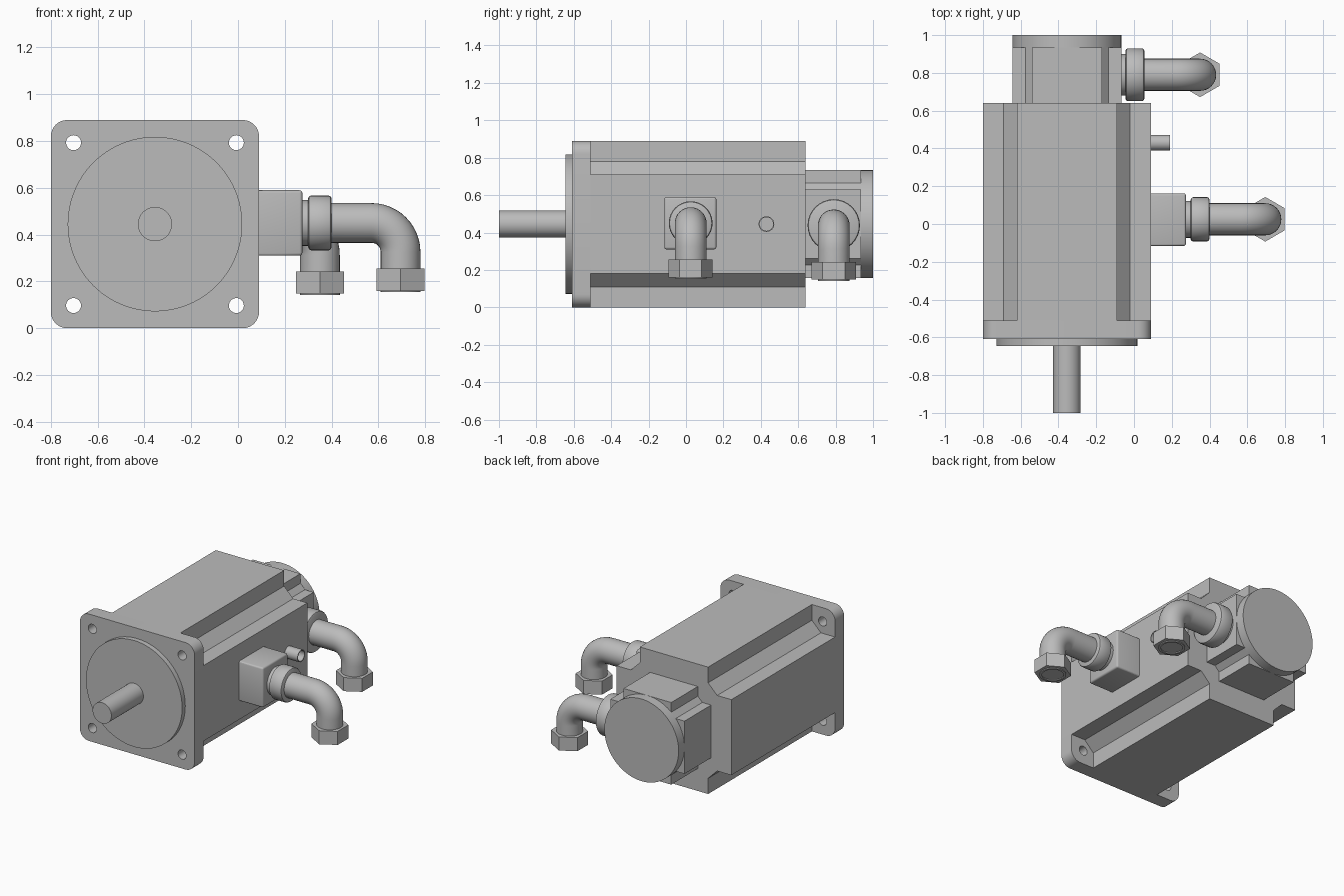
import bpy, bmesh
from math import sin, cos, pi, radians
from mathutils import Vector

cube = bpy.data.objects.get("Cube")
if cube:
    bpy.data.objects.remove(cube, do_unlink=True)

CX, CZ = -0.355, 0.445  # motor axis

grey = bpy.data.materials.new("machine grey")
grey.use_nodes = True
grey.diffuse_color = (0.5, 0.5, 0.5, 1)
grey.node_tree.nodes["Principled BSDF"].inputs["Base Color"].default_value = (0.5, 0.5, 0.5, 1)


def finish(name, bm, smooth=True):
    bmesh.ops.recalc_face_normals(bm, faces=bm.faces)
    me = bpy.data.meshes.new(name)
    bm.to_mesh(me)
    bm.free()
    me.materials.append(grey)
    ob = bpy.data.objects.new(name, me)
    bpy.context.collection.objects.link(ob)
    if smooth:
        bpy.ops.object.select_all(action='DESELECT')
        ob.select_set(True)
        bpy.context.view_layer.objects.active = ob
        bpy.ops.object.shade_smooth_by_angle(angle=radians(30))
    return ob


def prism(name, outline, y0, y1, smooth=True):
    """Extrude an (x, z) outline around the motor axis from y0 to y1."""
    bm = bmesh.new()
    face = bm.faces.new([bm.verts.new((CX + x, y0, CZ + z)) for x, z in outline])
    top = bmesh.ops.extrude_face_region(bm, geom=[face])["geom"]
    bmesh.ops.translate(bm, vec=(0, y1 - y0, 0),
                        verts=[v for v in top if isinstance(v, bmesh.types.BMVert)])
    return finish(name, bm, smooth)


def circle(r, n=64, x=0, z=0):
    return [(x + r * cos(2 * pi * i / n), z + r * sin(2 * pi * i / n)) for i in range(n)]


def rounded_square(half, r, n=8):
    pts = []
    for q, (sx, sz) in enumerate([(1, 1), (-1, 1), (-1, -1), (1, -1)]):
        for i in range(n + 1):
            a = (q + i / n) * pi / 2
            pts.append((sx * (half - r) + r * cos(a), sz * (half - r) + r * sin(a)))
    return pts


def notched_square(half, outer, inner):
    """Square with stepped corners that have a sloped inner face."""
    pts = []
    corner = [(half, inner), (outer, inner), (inner, outer), (inner, half)]
    for _ in range(4):
        pts += corner
        corner = [(-z, x) for x, z in corner]
    return pts


def sweep(name, stations, n=32):
    """Loft rings given as (x, y, z, downward pitch, radius)."""
    bm = bmesh.new()
    rings = []
    for x, y, z, a, r in stations:
        up = Vector((sin(a), 0, cos(a)))
        side = Vector((0, 1, 0))
        rings.append([bm.verts.new(Vector((x, y, z)) + r * (
            side * cos(2 * pi * i / n) + up * sin(2 * pi * i / n))) for i in range(n)])
    for p, q in zip(rings, rings[1:]):
        for i in range(n):
            j = (i + 1) % n
            bm.faces.new((p[i], p[j], q[j], q[i]))
    bm.faces.new(rings[0])
    bm.faces.new(rings[-1])
    return finish(name, bm)


def fitting(prefix, x, y, z, collar_r, neck_r):
    """Collar, elbow pipe and hex nut; x is the start of the neck."""
    c0, c1, ch = x + 0.025, x + 0.125, 0.012
    sweep(prefix + "_neck", [(x - 0.01, y, z, 0, neck_r), (c0 + 0.02, y, z, 0, neck_r)])
    sweep(prefix + "_collar", [
        (c0, y, z, 0, collar_r - ch), (c0 + ch / 3, y, z, 0, collar_r - ch / 3),
        (c0 + ch, y, z, 0, collar_r), (c1 - ch, y, z, 0, collar_r),
        (c1 - ch / 3, y, z, 0, collar_r - ch / 3), (c1, y, z, 0, collar_r - ch)])
    # Elbow turning down
    r, bend, bx = 0.085, 0.125, x + 0.295
    path = [(c1 - 0.02, y, z, 0, r)]
    for i in range(13):
        a = i / 12 * pi / 2
        path.append((bx + bend * sin(a), y, z - bend + bend * cos(a), a, r))
    ex, top = bx + bend, z - 0.195
    path.append((ex, y, top - 0.02, pi / 2, r))
    sweep(prefix + "_elbow", path)
    # Nut and its hollow sleeve end
    low = top - 0.095
    sweep(prefix + "_nut", [(ex, y, top, pi / 2, 0.118), (ex, y, low, pi / 2, 0.118)], 6)
    sweep(prefix + "_sleeve", [(ex, y, low + 0.01, pi / 2, r), (ex, y, low - 0.006, pi / 2, r),
                               (ex, y, low - 0.006, pi / 2, 0.07), (ex, y, low + 0.004, pi / 2, 0.07)])


# Mounting flange with four bolt holes
flange = prism("mounting_flange", rounded_square(0.445, 0.07), -0.61, -0.51, False)
for sx in (-1, 1):
    for sz in (-1, 1):
        cutter = prism("hole_cutter", circle(0.032, 24, sx * 0.348, sz * 0.348), -0.7, -0.4, False)
        cutter.hide_render = True
        mod = flange.modifiers.new("hole", 'BOOLEAN')
        mod.object, mod.operation, mod.solver = cutter, 'DIFFERENCE', 'EXACT'
        bpy.ops.object.select_all(action='DESELECT')
        flange.select_set(True)
        bpy.context.view_layer.objects.active = flange
        bpy.ops.object.modifier_apply(modifier=mod.name)
        bpy.data.objects.remove(cutter, do_unlink=True)
bpy.ops.object.shade_smooth_by_angle(angle=radians(30))

# Motor body, pilot disc and shaft
prism("motor_body", notched_square(0.445, 0.335, 0.265), -0.51, 0.64, False)
prism("pilot_disc", circle(0.373, 96), -0.645, -0.61)
prism("shaft", circle(0.073, 48), -1.0, -0.645)

# Rear encoder housing and round cap
prism("encoder_housing", notched_square(0.288, 0.22, 0.185), 0.64, 0.935, False)
prism("encoder_cap", circle(0.288, 96), 0.935, 1.0)

# Connector box on the side
bm = bmesh.new()
bmesh.ops.create_cube(bm, size=1)
bmesh.ops.scale(bm, vec=(0.187, 0.278, 0.28), verts=bm.verts)
bmesh.ops.translate(bm, vec=(0.1815, 0.023, 0.45), verts=bm.verts)
edges = [e for e in bm.edges if max(v.co.x for v in e.verts) > 0.2]
bmesh.ops.bevel(bm, geom=edges, offset=0.012, segments=3, profile=0.5, affect='EDGES')
finish("connector_box", bm)

fitting("power", 0.275, 0.025, 0.45, 0.117, 0.098)
fitting("signal", -0.07, 0.79, 0.438, 0.14, 0.11)

# Small hollow side stub
sweep("side_stub", [(0.08, 0.43, CZ, 0, 0.042), (0.19, 0.43, CZ, 0, 0.042),
                    (0.19, 0.43, CZ, 0, 0.036), (0.1, 0.43, CZ, 0, 0.036)], 24)
